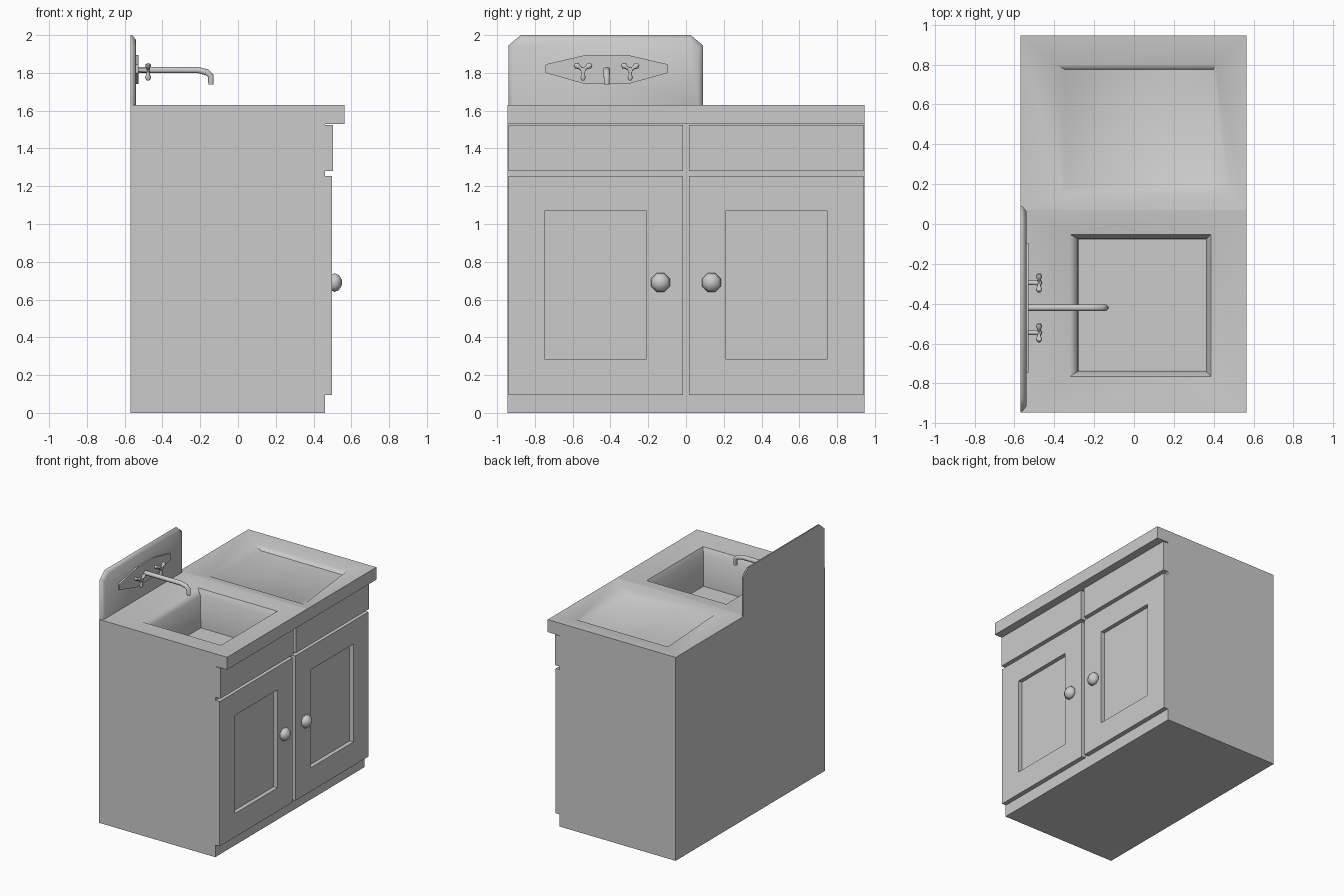
import bpy, bmesh, math
from mathutils import Vector

if "Cube" in bpy.data.objects:
    bpy.data.objects.remove(bpy.data.objects["Cube"])


def mesh(name, loops, cap_start=True, cap_end=True, smooth=None, bm=None):
    """Skin a series of equal-length loops; optionally collect in a shared bmesh."""
    own = bm is None
    bm = bm or bmesh.new()
    rings = [[bm.verts.new(p) for p in loop] for loop in loops]
    for a, b in zip(rings, rings[1:]):
        n = len(a)
        for i in range(n):
            j = (i + 1) % n
            bm.faces.new((a[i], a[j], b[j], b[i]))
    if cap_start:
        bm.faces.new(rings[0][::-1])
    if cap_end:
        bm.faces.new(rings[-1])
    if own:
        finish(name, bm, smooth, cap_start and cap_end)


def finish(name, bm, smooth=None, closed=True):
    if closed:
        bmesh.ops.recalc_face_normals(bm, faces=bm.faces)
    me = bpy.data.meshes.new(name)
    bm.to_mesh(me)
    bm.free()
    ob = bpy.data.objects.new(name, me)
    bpy.context.collection.objects.link(ob)
    if smooth:
        bpy.ops.object.select_all(action='DESELECT')
        ob.select_set(True)
        bpy.context.view_layer.objects.active = ob
        bpy.ops.object.shade_smooth_by_angle(angle=math.radians(smooth))


def rect_yz(x, y0, y1, z0, z1):
    return [(x, y0, z0), (x, y1, z0), (x, y1, z1), (x, y0, z1)]


def rect_xy(z, x0, x1, y0, y1):
    return [(x0, y0, z), (x1, y0, z), (x1, y1, z), (x0, y1, z)]


def tube(path, radii, sides=8):
    """Loops of a round tube following a path."""
    pts = [Vector(p) for p in path]
    loops = []
    for i, p in enumerate(pts):
        t = (pts[min(i + 1, len(pts) - 1)] - pts[max(i - 1, 0)]).normalized()
        ref = Vector((0, 1, 0)) if abs(t.y) < 0.6 else Vector((1, 0, 0))
        u = (ref - t * ref.dot(t)).normalized()
        v = t.cross(u)
        loops.append([p + radii[i] * (u * math.cos(a) + v * math.sin(a))
                      for a in (2 * math.pi * (k + 0.5) / sides for k in range(sides))])
    return loops


# cabinet body with overhanging front lip, open at the top
W = 0.945
profile = [(-0.57, 1.63), (-0.57, 0), (0.46, 0), (0.46, 1.53), (0.565, 1.53), (0.565, 1.63)]
bm = bmesh.new()
a = [bm.verts.new((x, -W, z)) for x, z in profile]
b = [bm.verts.new((x, W, z)) for x, z in profile]
for i in range(len(a) - 1):
    bm.faces.new((a[i], b[i], b[i + 1], a[i + 1]))
bm.faces.new(a)
bm.faces.new(b[::-1])
finish("cabinet_body", bm)

# counter top: sink half and shallow draining half
mesh("sink_basin", [
    rect_xy(1.63, -0.57, 0.565, -W, 0.07),
    rect_xy(1.61, -0.32, 0.385, -0.765, -0.052),
    rect_xy(1.565, -0.28, 0.362, -0.738, -0.075),
    rect_xy(1.31, -0.275, 0.36, -0.735, -0.078)], cap_start=False, smooth=50, )
mesh("draining_board", [
    rect_xy(1.63, -0.57, 0.565, 0.07, W),
    [(-0.36, 0.15, 1.615), (0.48, 0.15, 1.615), (0.41, 0.8, 1.615), (-0.4, 0.8, 1.615)],
    rect_xy(1.585, -0.345, 0.4, 0.185, 0.775)], cap_start=False, smooth=50)

# drawers, panelled doors and knobs, one per side
for s, side in ((-1, "left"), (1, "right")):
    drawer = (s * 0.017, s * 0.941, 1.28, 1.525)
    mesh(side + "_drawer", [rect_yz(0.46, *drawer), rect_yz(0.503, *drawer)])
    door = (s * 0.017, s * 0.941, 0.095, 1.255)
    panel = (s * 0.21, s * 0.75, 0.285, 1.07)
    mesh(side + "_door", [rect_yz(0.459, *door), rect_yz(0.497, *door),
                          rect_yz(0.497, *panel), rect_yz(0.464, *panel)])
    knob_x = (0.495, 0.512, 0.535, 0.55)
    mesh(side + "_knob", tube([(x, s * 0.135, 0.69) for x in knob_x],
                              (0.045, 0.054, 0.042, 0.015)), smooth=60)


# splashback with clipped corners and eased front edge
def splash(x, d):
    return [(x, y, z) for y, z in ((-0.94 + d, 1.63), (0.09 - d, 1.63), (0.09 - d, 1.945 - d / 2),
                                   (0.025 - d / 2, 2 - d), (-0.875 + d / 2, 2 - d), (-0.94 + d, 1.945 - d / 2))]


mesh("splashback", [splash(-0.57, 0), splash(-0.56, 0), splash(-0.54, 0.025)], smooth=60)

# tap mounting plate
CY = -0.42
plate = [(-0.325, 1.80), (-0.11, 1.74), (0.11, 1.74), (0.325, 1.80),
         (0.325, 1.845), (0.11, 1.895), (-0.11, 1.895), (-0.325, 1.845)]
mesh("tap_plate", [[(x, CY + y, z) for y, z in plate] for x in (-0.545, -0.528)])

# spout
path = [(-0.53, CY, 1.815), (-0.21, CY, 1.815), (-0.165, CY, 1.803), (-0.145, CY, 1.785), (-0.143, CY, 1.738)]
mesh("spout", tube(path, (0.017, 0.018, 0.018, 0.017, 0.015)), smooth=60)

# three-lobed tap handles
for s, side in ((-1, "left"), (1, "right")):
    y, z = CY + s * 0.125, 1.815
    bm = bmesh.new()
    mesh("", tube([(-0.53, y, z), (-0.465, y, z)], (0.012, 0.014)), bm=bm)
    for deg in (35, 145, 270):
        d = Vector((0, math.cos(math.radians(deg)), math.sin(math.radians(deg))))
        c = Vector((-0.476, y, z))
        mesh("", tube([c + d * r for r in (0, 0.022, 0.04, 0.055)],
                      (0.011, 0.009, 0.017, 0.008), 6), bm=bm)
    finish(side + "_tap_handle", bm, 60)
